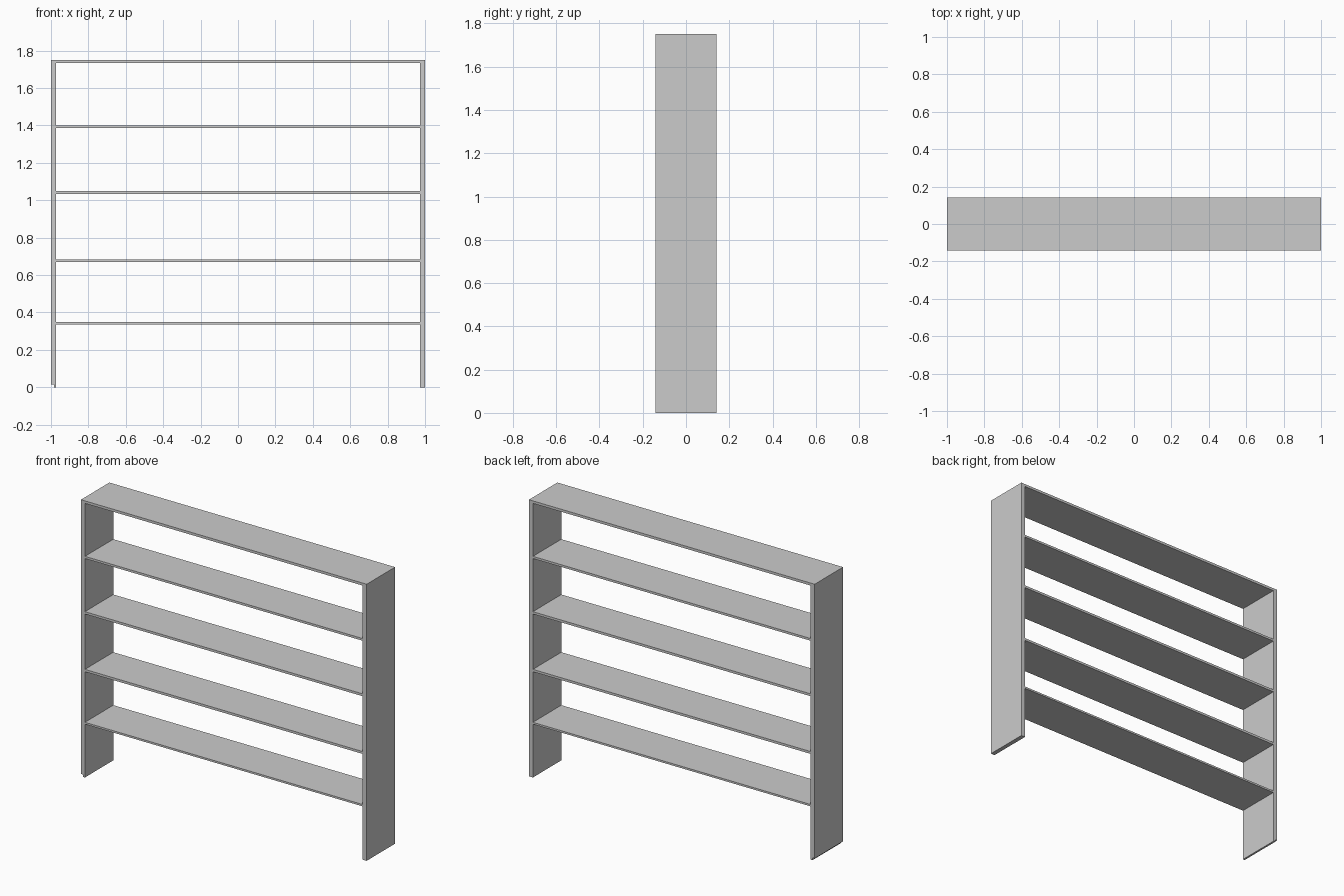
import bpy
import bmesh

cube = bpy.data.objects.get("Cube")
if cube:
    bpy.data.objects.remove(cube, do_unlink=True)

HALF_DEPTH = 0.142
HEIGHT = 1.75
INNER = 0.972

grey = bpy.data.materials.new("light_grey")
grey.use_nodes = True
colour = (0.6, 0.6, 0.6, 1)
grey.diffuse_color = colour
grey.node_tree.nodes["Principled BSDF"].inputs["Base Color"].default_value = colour


def extrude_profile(name, points):
    """Extrude an x-z outline through the full depth."""
    bm = bmesh.new()
    face = bm.faces.new([bm.verts.new((x, -HALF_DEPTH, z)) for x, z in points])
    result = bmesh.ops.extrude_face_region(bm, geom=[face])
    verts = [v for v in result["geom"] if isinstance(v, bmesh.types.BMVert)]
    bmesh.ops.translate(bm, verts=verts, vec=(0, 2 * HALF_DEPTH, 0))
    bmesh.ops.recalc_face_normals(bm, faces=bm.faces)
    mesh = bpy.data.meshes.new(name)
    bm.to_mesh(mesh)
    bm.free()
    mesh.materials.append(grey)
    obj = bpy.data.objects.new(name, mesh)
    bpy.context.collection.objects.link(obj)
    return obj


# Side panels and top board as one frame, with a rebate under the right panel
extrude_profile("frame", [
    (-1, 0.015), (-0.985, 0.015), (-0.985, 0), (-INNER, 0),
    (-INNER, 1.734), (INNER, 1.734), (INNER, 0), (1, 0),
    (1, HEIGHT), (-1, HEIGHT),
])

# Shelves between the panels: underside and upper face heights
shelves = [(0.337, 0.349), (0.669, 0.684), (1.034, 1.049), (1.385, 1.399)]
for i, (low, high) in enumerate(shelves, 1):
    extrude_profile(f"shelf_{i}", [(-INNER, low), (INNER, low), (INNER, high), (-INNER, high)])
